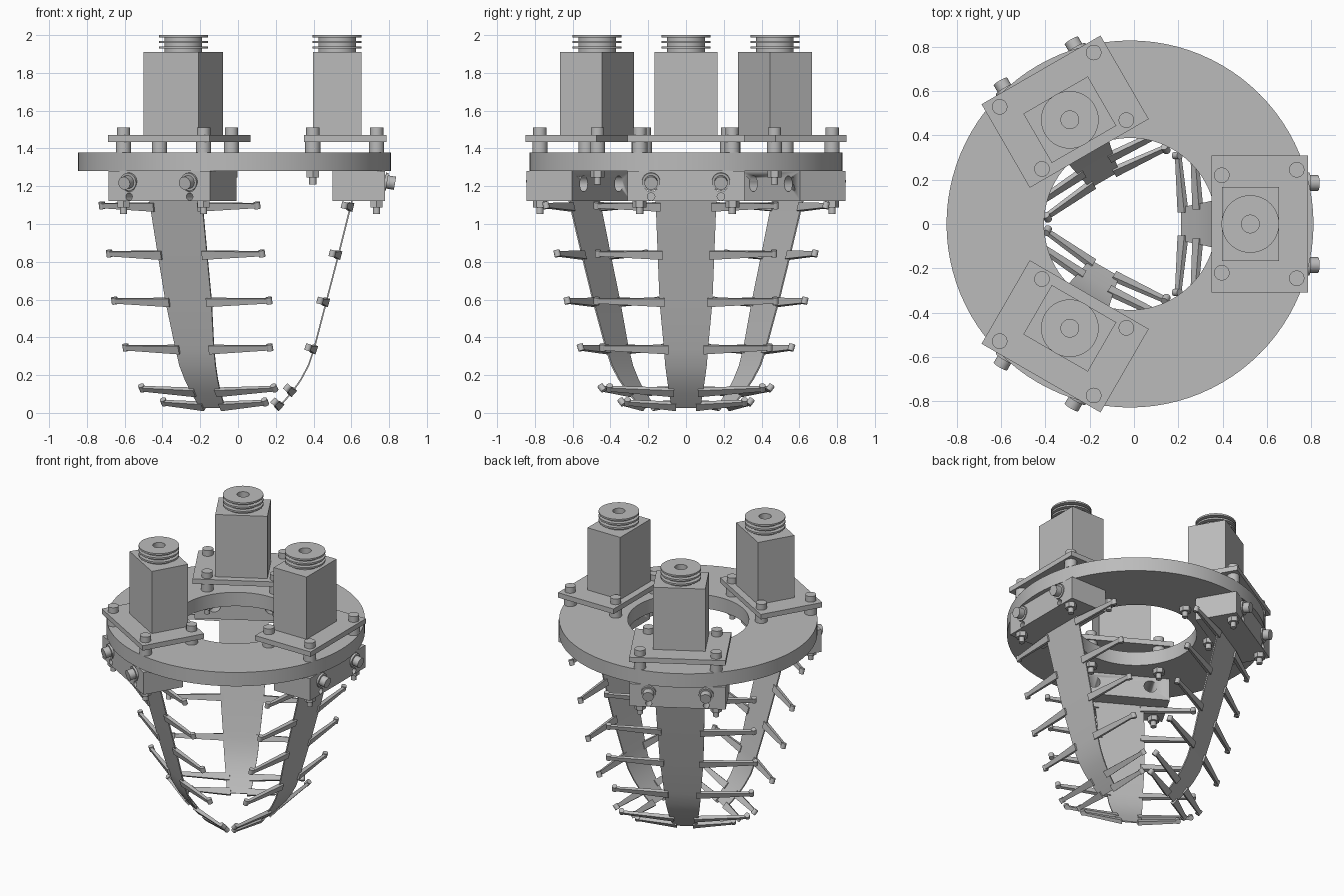
import bpy, bmesh
from math import pi, radians
from mathutils import Matrix, Vector

if "Cube" in bpy.data.objects:
    bpy.data.objects.remove(bpy.data.objects["Cube"], do_unlink=True)

CENTRE = Vector((-0.018, 0, 0))
grey = bpy.data.materials.new("plain grey")
grey.diffuse_color = (0.5, 0.5, 0.5, 1)
grey.use_nodes = True
grey.node_tree.nodes["Principled BSDF"].inputs["Base Color"].default_value = (0.5, 0.5, 0.5, 1)


def finish(bm, name, turn=0.0):
    """Turn the bmesh about the ring axis and make it an object."""
    bmesh.ops.recalc_face_normals(bm, faces=bm.faces)
    mesh = bpy.data.meshes.new(name)
    bm.to_mesh(mesh)
    bm.free()
    mesh.materials.append(grey)
    obj = bpy.data.objects.new(name, mesh)
    bpy.context.collection.objects.link(obj)
    obj.matrix_world = Matrix.Translation(CENTRE) @ Matrix.Rotation(turn, 4, 'Z')
    bpy.ops.object.select_all(action='DESELECT')
    obj.select_set(True)
    bpy.context.view_layer.objects.active = obj
    bpy.ops.object.shade_smooth_by_angle(angle=radians(35))
    return obj


def box(bm, x, y, z):
    size = Vector((x[1] - x[0], y[1] - y[0], z[1] - z[0]))
    mid = Vector((x[0] + x[1], y[0] + y[1], z[0] + z[1])) / 2
    bmesh.ops.create_cube(bm, size=1, matrix=Matrix.LocRotScale(mid, None, size))


def rod(bm, start, end, radius, sides=24):
    start, end = Vector(start), Vector(end)
    axis = end - start
    placed = Matrix.LocRotScale((start + end) / 2, axis.to_track_quat('Z', 'Y'), None)
    bmesh.ops.create_cone(bm, cap_ends=True, segments=sides, radius1=radius, radius2=radius,
                          depth=axis.length, matrix=placed)


def lathe(bm, profile, x=0, steps=48):
    """Revolve a closed (radius, z) profile about a vertical axis at x."""
    verts = [bm.verts.new((x + r, 0, z)) for r, z in profile]
    edges = [bm.edges.new((verts[i - 1], verts[i])) for i in range(len(verts))]
    bmesh.ops.spin(bm, geom=verts + edges, cent=(x, 0, 0), axis=(0, 0, 1),
                   angle=2 * pi, steps=steps, use_merge=True)
    bmesh.ops.remove_doubles(bm, verts=bm.verts, dist=1e-5)


# Base ring
bm = bmesh.new()
lathe(bm, [(0.388, 1.28), (0.828, 1.28), (0.828, 1.378), (0.388, 1.378)], steps=96)
finish(bm, "base_ring")

# Finger centre line: (x, z, half width)
PATH = [(0.655, 1.24, 0.162), (0.62, 1.1, 0.16), (0.555, 0.84, 0.15), (0.49, 0.59, 0.14),
        (0.425, 0.34, 0.117), (0.395, 0.25, 0.11), (0.355, 0.175, 0.1), (0.31, 0.11, 0.09),
        (0.235, 0.025, 0.076)]
# Claw rows: (x, z, reach)
CLAWS = [(0.617, 1.09, 0.49), (0.553, 0.835, 0.482), (0.488, 0.585, 0.488),
         (0.424, 0.335, 0.456), (0.307, 0.108, 0.42), (0.24, 0.034, 0.325)]


def finger_strip(turn):
    bm = bmesh.new()
    rows = [[bm.verts.new((x, side * w, z)) for side in (-1, 1)] for x, z, w in PATH]
    for a, b in zip(rows, rows[1:]):
        bm.faces.new((a[0], a[1], b[1], b[0]))
    bmesh.ops.recalc_face_normals(bm, faces=bm.faces)
    bmesh.ops.solidify(bm, geom=bm.faces[:], thickness=0.008)
    finish(bm, "finger_strip", turn)


def strip_at(z):
    """Half width and upward tangent of the strip at a height."""
    for (x1, z1, w1), (x0, z0, w0) in zip(PATH, PATH[1:]):
        if z >= z0:
            break
    t = (z - z0) / (z1 - z0)
    return w0 + t * (w1 - w0), Vector((x1 - x0, 0, z1 - z0)).normalized()


def claw_row(turn, x, z, reach):
    bm = bmesh.new()
    half, up = strip_at(z)
    inward = Vector((-up.z, 0, up.x))
    base = Vector((x, 0, z))
    for side in (-1, 1):
        # Tapered arm from the strip edge to the tip
        loops = []
        for y, height, low, high in ((half - 0.025, 0.023, -0.012, 0.014),
                                     (reach - 0.01, 0.012, 0.022, 0.04)):
            mid = base + Vector((0, side * y, 0))
            loops.append([bm.verts.new(mid + up * h + inward * n) for h, n in
                          ((-height, low), (height, low), (height, high), (-height, high))])
        a, b = loops
        bm.faces.new(a)
        bm.faces.new(b)
        for i in range(4):
            bm.faces.new((a[i - 1], a[i], b[i], b[i - 1]))
        # Round tip
        tip = base + Vector((0, side * (reach - 0.016), 0)) + inward * 0.036
        rod(bm, tip - up * 0.018, tip + up * 0.018, 0.017, 16)
    finish(bm, "claw_row", turn)


def mounting_block(turn):
    cut = bmesh.new()
    for y in (-0.185, 0.185):
        rod(cut, (0.45, y, 1.213), (0.9, y, 1.213), 0.042)
        rod(cut, (0.7, y, 1.145), (0.9, y, 1.145), 0.02, 16)
    cutter = finish(cut, "hole_cutter", turn)
    cutter.hide_render = True
    cutter.hide_viewport = True
    bm = bmesh.new()
    box(bm, (0.518, 0.797), (-0.31, 0.31), (1.122, 1.28))
    block = finish(bm, "mounting_block", turn)
    holes = block.modifiers.new("holes", 'BOOLEAN')
    holes.operation = 'DIFFERENCE'
    holes.solver = 'EXACT'
    holes.object = cutter


def side_bolts(turn):
    bm = bmesh.new()
    for y in (-0.185, 0.185):
        mid = Vector((0.8, y, 1.224))
        out = Vector((0.97, 0, -0.17)).normalized()
        rod(bm, mid - out * 0.12, mid, 0.036)
        rod(bm, mid - out * 0.006, mid + out * 0.008, 0.048)
        rod(bm, mid, mid + out * 0.05, 0.035)
    finish(bm, "side_bolts", turn)


def plate_screws(turn):
    bm = bmesh.new()
    for x, y, under in ((0.414, 0.22, 1.28), (0.752, 0.245, 1.122)):
        for side in (-1, 1):
            for low, high, radius, sides in ((1.47, 1.51, 0.035, 24), (1.378, 1.435, 0.04, 24),
                                             (under - 0.07, 1.47, 0.019, 16),
                                             (under - 0.034, under, 0.037, 6)):
                rod(bm, (x, side * y, low), (x, side * y, high), radius, sides)
    finish(bm, "plate_screws", turn)


def motor(turn):
    bm = bmesh.new()
    box(bm, (0.368, 0.803), (-0.31, 0.31), (1.435, 1.47))
    finish(bm, "motor_plate", turn)
    bm = bmesh.new()
    box(bm, (0.415, 0.672), (-0.168, 0.168), (1.47, 1.91))
    finish(bm, "motor_body", turn)
    # Grooved pulley with a centre bore
    bm = bmesh.new()
    rim, core = 0.13, 0.1
    profile = [(0.04, 1.91), (core, 1.91)]
    for low in (1.928, 1.958, 1.988):
        profile += [(core, low), (rim, low), (rim, low + 0.012)]
        if low < 1.98:
            profile.append((core, low + 0.012))
    lathe(bm, profile + [(0.04, 2.0)], x=0.543)
    finish(bm, "pulley", turn)


# Three identical finger units around the ring
for k in range(3):
    turn = k * 2 * pi / 3
    motor(turn)
    plate_screws(turn)
    mounting_block(turn)
    side_bolts(turn)
    finger_strip(turn)
    for row in CLAWS:
        claw_row(turn, *row)
